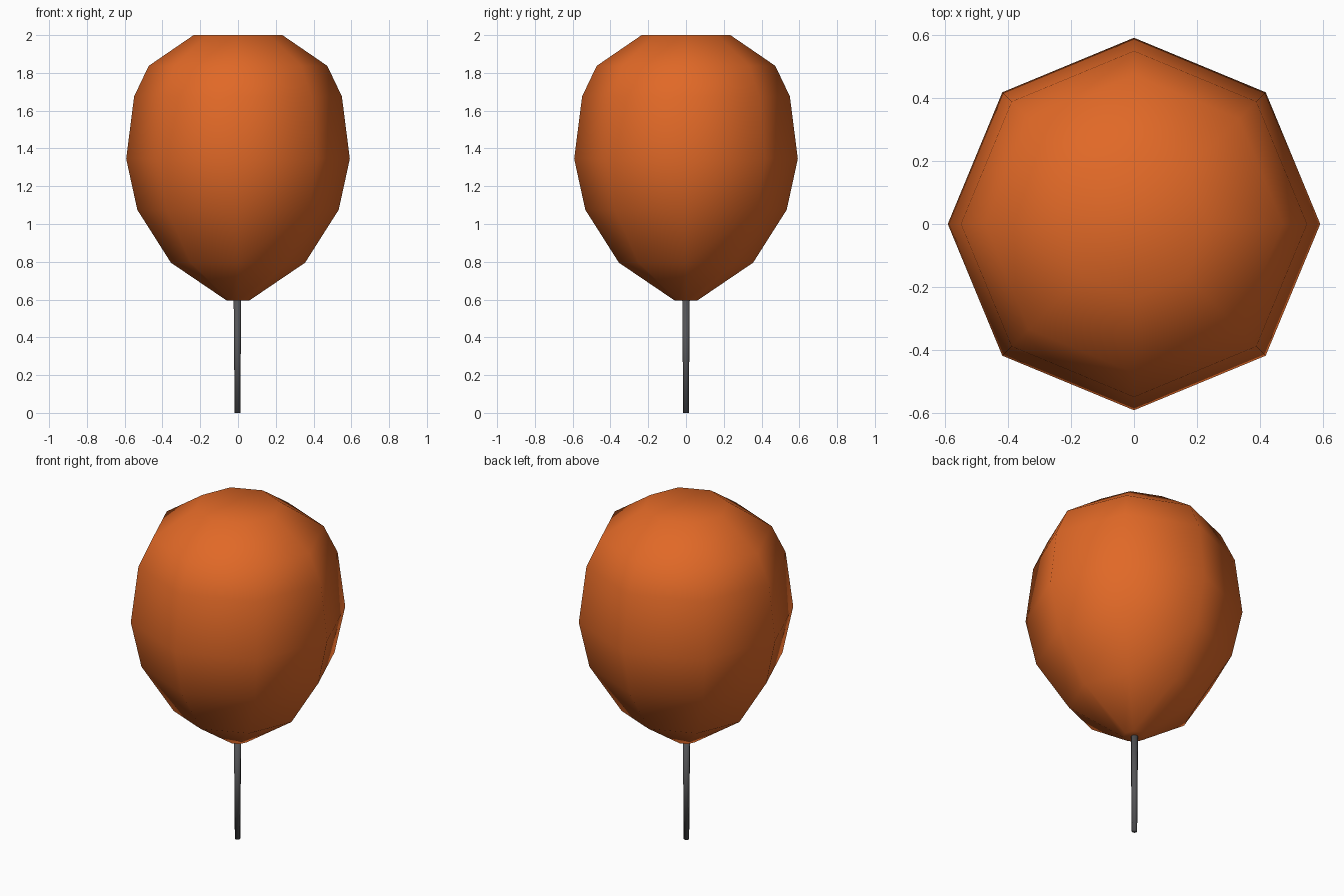
import bpy, bmesh, math

cube = bpy.data.objects.get("Cube")
if cube:
    bpy.data.objects.remove(cube, do_unlink=True)


def material(name, rgb):
    mat = bpy.data.materials.new(name)
    mat.use_nodes = True
    color = (*rgb, 1.0)
    mat.diffuse_color = color
    mat.node_tree.nodes["Principled BSDF"].inputs["Base Color"].default_value = color
    return mat


def lathe(name, profile, sides, mat, center_x=0.0):
    """Stack rings of (radius, height), bridge them and cap both ends."""
    bm = bmesh.new()
    rings = []
    for radius, z in profile:
        ring = []
        for i in range(sides):
            a = math.tau * i / sides
            ring.append(bm.verts.new((center_x + radius * math.cos(a), radius * math.sin(a), z)))
        rings.append(ring)
    for low, high in zip(rings, rings[1:]):
        for i in range(sides):
            j = (i + 1) % sides
            bm.faces.new((low[i], low[j], high[j], high[i]))
    bm.faces.new(rings[0][::-1])
    bm.faces.new(rings[-1])
    for face in bm.faces:
        face.smooth = True
    mesh = bpy.data.meshes.new(name)
    bm.to_mesh(mesh)
    bm.free()
    mesh.materials.append(mat)
    obj = bpy.data.objects.new(name, mesh)
    bpy.context.collection.objects.link(obj)
    return obj


orange = material("orange_rubber", (0.75, 0.14, 0.02))
grey = material("dark_grey", (0.09, 0.09, 0.095))

# Inflated body, narrow neck to flat crown
body_profile = [(0.06, 0.595), (0.355, 0.795), (0.533, 1.075), (0.592, 1.345),
                (0.55, 1.675), (0.473, 1.837), (0.235, 2.0)]
lathe("balloon", body_profile, 8, orange)

# Slightly tapered stick below the neck
lathe("stick", [(0.015, 0.0), (0.02, 0.61)], 8, grey, center_x=-0.003)
